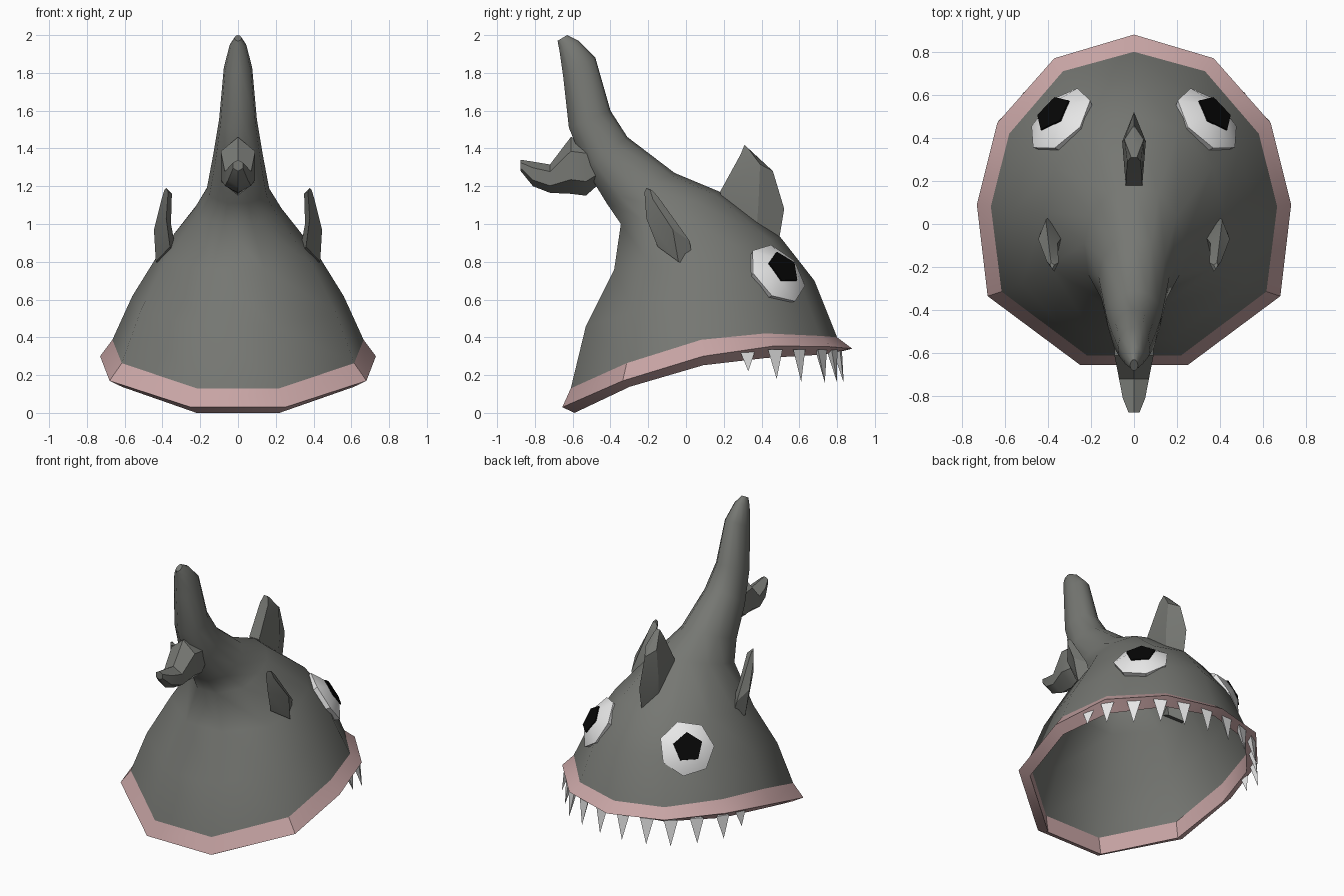
import bpy, bmesh
from math import radians, sin, cos, pi
from mathutils import Vector, Matrix

if "Cube" in bpy.data.objects:
    bpy.data.objects.remove(bpy.data.objects["Cube"], do_unlink=True)


def material(name, color):
    m = bpy.data.materials.new(name)
    m.use_nodes = True
    m.diffuse_color = (*color, 1)
    bsdf = m.node_tree.nodes["Principled BSDF"]
    bsdf.inputs["Base Color"].default_value = (*color, 1)
    bsdf.inputs["Roughness"].default_value = 0.8
    return m


GREY = material("shark grey", (0.18, 0.185, 0.17))
PINK = material("gum pink", (0.57, 0.37, 0.37))
WHITE = material("white", (0.8, 0.8, 0.8))
BLACK = material("black", (0.002, 0.002, 0.002))


def finish(name, bm, mat, angle):
    bmesh.ops.recalc_face_normals(bm, faces=bm.faces)
    me = bpy.data.meshes.new(name)
    bm.to_mesh(me)
    bm.free()
    me.materials.append(mat)
    me.shade_smooth()
    me.set_sharp_from_angle(angle=radians(angle))
    ob = bpy.data.objects.new(name, me)
    bpy.context.collection.objects.link(ob)
    return ob


def loft(name, rings, mat, angle=35, start=True, end=True, closed=False):
    """Skin a list of equal-length point rings."""
    bm = bmesh.new()
    vs = [[bm.verts.new(p) for p in r] for r in rings]
    n = len(vs[0])
    pairs = list(zip(vs, vs[1:])) + ([(vs[-1], vs[0])] if closed else [])
    for a, b in pairs:
        for i in range(n):
            j = (i + 1) % n
            bm.faces.new((a[i], a[j], b[j], b[i]))
    if start and not closed:
        bm.faces.new(vs[0])
    if end and not closed:
        bm.faces.new(vs[-1])
    return finish(name, bm, mat, angle)


def mirrored(half):
    """Complete an eleven-sided ring from its centre point and left half."""
    return half + [(-x, y, z) for x, y, z in reversed(half[1:])]


# Head running up into the tail: front point, back point, half width, side bow
T = (0, 0.064, 0.27, 0.51, 0.79, 1)
W = (0, 0.496, 0.872, 1, 0.925, 0.33)
LEVELS = [
    (0.80, 0.40, -0.61, 0.13, 0.665, 0.125),
    (0.68, 0.70, -0.53, 0.46, 0.56, 0.04),
    (0.50, 0.93, -0.38, 0.76, 0.42, 0.0),
    (0.18, 1.17, -0.345, 1.0, 0.23, 0.0),
    (-0.06, 1.27, -0.42, 1.11, 0.165, 0.0),
    (-0.31, 1.46, -0.53, 1.29, 0.13, 0.0),
    (-0.40, 1.60, -0.62, 1.51, 0.10, 0.0),
    (-0.48, 1.88, -0.65, 1.78, 0.075, 0.0),
    (-0.57, 1.97, -0.67, 1.92, 0.045, 0.0),
    (-0.63, 2.00, -0.68, 1.97, 0.018, 0.0),
]


def head_half(fy, fz, by, bz, w, bow):
    return [(w * k, fy + (by - fy) * t, fz + (bz - fz) * t + bow * sin(pi * t))
            for t, k in zip(T, W)]


loft("head_and_tail", [mirrored(head_half(*l)) for l in LEVELS], GREY, 55, start=False)

# Gum rim: triangular section around the mouth opening
top = head_half(*LEVELS[0])
outer = [(0, 0.88, 0.34), (0.37, 0.77, 0.35), (0.635, 0.47, 0.355),
         (0.73, 0.09, 0.30), (0.68, -0.335, 0.17), (0.25, -0.655, 0.03)]
drops = (0.08, 0.10, 0.13, 0.135, 0.125, 0.13)
bottom = [(x, y + 0.02 * t, z - d) for (x, y, z), d, t in zip(top, drops, T)]
loft("gum_rim", [mirrored(r) for r in (top, outer, bottom)], PINK, 30, closed=True)

# Lower tail lobe: centre y, centre z, half width, half height
lobe = []
for y, z, w, h in [(-0.44, 1.33, 0.08, 0.10), (-0.53, 1.30, 0.105, 0.15),
                   (-0.61, 1.31, 0.105, 0.15), (-0.72, 1.24, 0.08, 0.075),
                   (-0.81, 1.265, 0.06, 0.065), (-0.875, 1.31, 0.03, 0.03)]:
    lobe.append([(w * sin(a * pi / 3), y, z + h * cos(a * pi / 3)) for a in range(6)])
loft("lower_tail_lobe", lobe, GREY, 40)

# Dorsal fin: flat rear, sharp leading edge
dorsal = []
for by, bz, fy, fz, w in [(0.20, 1.08, 0.49, 0.90, 0.05), (0.18, 1.17, 0.52, 1.08, 0.055),
                          (0.29, 1.37, 0.46, 1.28, 0.045), (0.31, 1.42, 0.34, 1.39, 0.02)]:
    my, mz = by + (fy - by) * 0.6, bz + (fz - bz) * 0.6
    dorsal.append([(-w * 0.7, by, bz), (w * 0.7, by, bz), (w, my, mz),
                   (0, fy, fz), (-w, my, mz)])
loft("dorsal_fin", dorsal, GREY, 25)

# Side fins: front, outer, back and inner corner of each section
SIDE = [
    [(0.38, 0.04, 0.76), (0.435, -0.04, 0.80), (0.36, -0.15, 0.88), (0.32, -0.04, 0.82)],
    [(0.41, 0.02, 0.91), (0.445, -0.07, 0.97), (0.38, -0.21, 1.03), (0.355, -0.09, 1.0)],
    [(0.39, -0.145, 1.14), (0.405, -0.175, 1.13), (0.37, -0.22, 1.17), (0.35, -0.18, 1.16)],
    [(0.385, -0.18, 1.18), (0.39, -0.19, 1.18), (0.38, -0.21, 1.19), (0.37, -0.19, 1.18)],
]
# Eyes: shallow seven-sided dome with a five-sided pupil plate
EYE, NORMAL = Vector((0.345, 0.485, 0.74)), Vector((0.62, 0.59, 0.53)).normalized()


def disc(side, sides, radius, height, turn=0.0):
    u = NORMAL.cross(Vector((0, 0, 1))).normalized()
    v = u.cross(NORMAL)
    ring = []
    for i in range(sides):
        a = 2 * pi * i / sides + turn
        p = EYE + NORMAL * height + radius * (u * cos(a) + v * sin(a))
        ring.append((p.x * side, p.y, p.z))
    return ring


for side, label in ((1, "left"), (-1, "right")):
    loft(label + "_side_fin", [[(x * side, y, z) for x, y, z in r] for r in SIDE], GREY, 25)
    loft(label + "_eye", [disc(side, 7, 0.16, -0.05), disc(side, 7, 0.18, 0.0),
                          disc(side, 7, 0.09, 0.05)], WHITE, 40)
    loft(label + "_pupil", [disc(side, 5, 0.098, 0.049, 0.3),
                            disc(side, 5, 0.098, 0.057, 0.3)], BLACK, 30)

    # Upper teeth: slim three-sided spikes under the front of the rim
    for i, (x, y, length) in enumerate([(0.665, 0.33, 0.11), (0.63, 0.48, 0.15),
                                        (0.515, 0.61, 0.165), (0.395, 0.735, 0.17),
                                        (0.25, 0.80, 0.17), (0.085, 0.835, 0.17)]):
        out = Vector((x, y - 0.1, 0)).normalized()
        along = Vector((-out.y, out.x, 0))
        tip = Vector((x, y, 0.33 - length))
        base = Vector((x, y, 0.335)) - out * 0.015
        corners = [base + along * 0.045, base - along * 0.045, base - out * 0.045]
        bm = bmesh.new()
        vs = [bm.verts.new((p.x * side, p.y, p.z)) for p in corners + [tip]]
        for f in ((0, 1, 2), (0, 1, 3), (1, 2, 3), (2, 0, 3)):
            bm.faces.new([vs[k] for k in f])
        finish(f"{label}_tooth_{i + 1}", bm, WHITE, 20)
